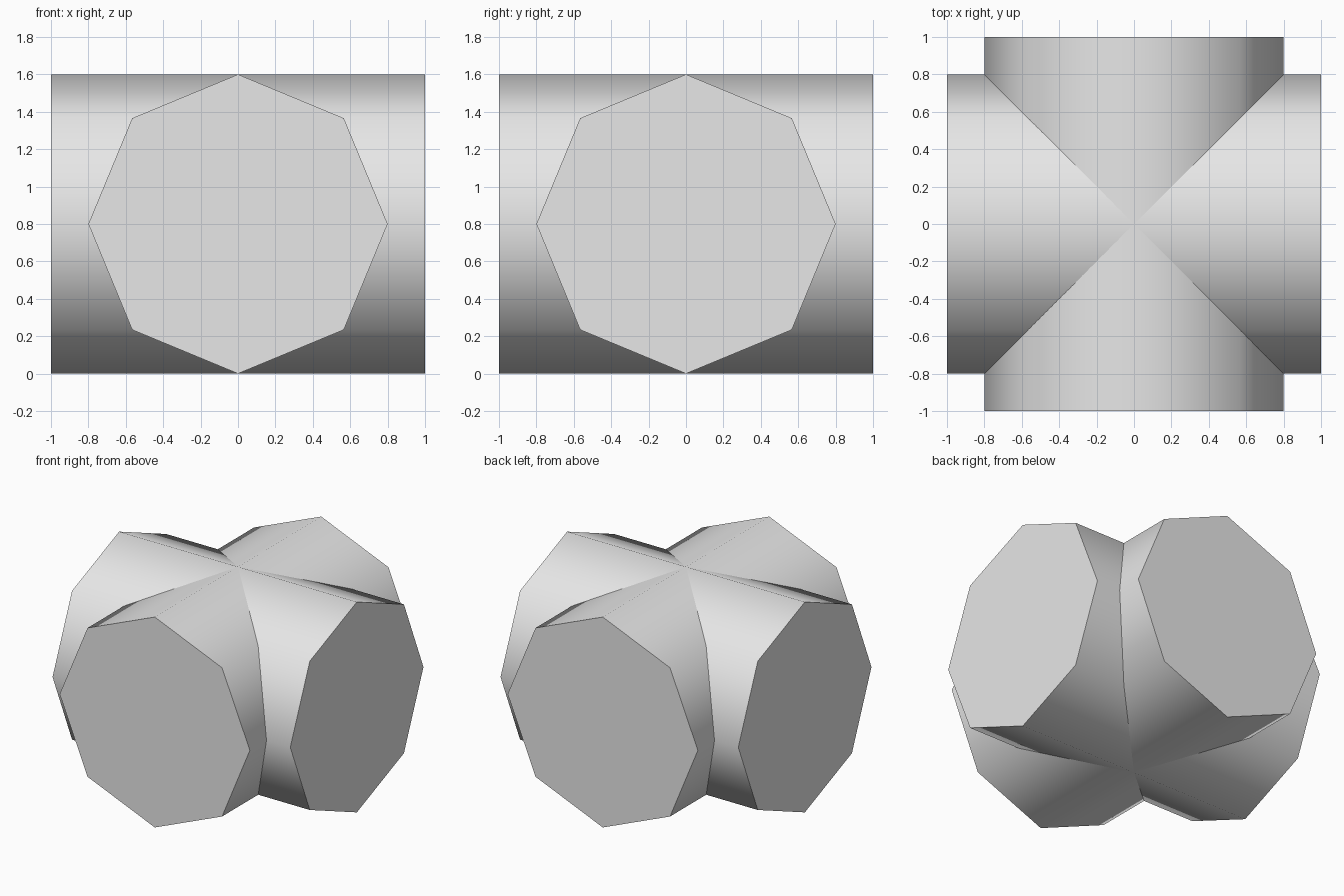
import bpy
from math import pi, radians

cube = bpy.data.objects.get("Cube")
if cube:
    bpy.data.objects.remove(cube, do_unlink=True)

RADIUS, LENGTH = 0.8, 2.0

# Single grey material
grey = bpy.data.materials.new("light grey")
grey.use_nodes = True
grey.diffuse_color = (0.8, 0.8, 0.8, 1)
grey.node_tree.nodes["Principled BSDF"].inputs["Base Color"].default_value = (0.8, 0.8, 0.8, 1)


def octagonal_bar(name, rotation):
    """Eight-sided capped bar lying down, with a corner edge on top."""
    bpy.ops.mesh.primitive_cylinder_add(
        vertices=8, radius=RADIUS, depth=LENGTH,
        location=(0, 0, RADIUS), rotation=rotation)
    bar = bpy.context.object
    bar.name = name
    bar.data.materials.append(grey)
    bpy.ops.object.transform_apply(location=False, rotation=True, scale=False)
    # Rounded sides, crisp end caps
    bpy.ops.object.shade_smooth_by_angle(angle=radians(60))
    return bar


# Two equal bars crossing at right angles
octagonal_bar("lengthwise_bar", (pi / 2, 0, 0))
octagonal_bar("crosswise_bar", (0, pi / 2, 0))
